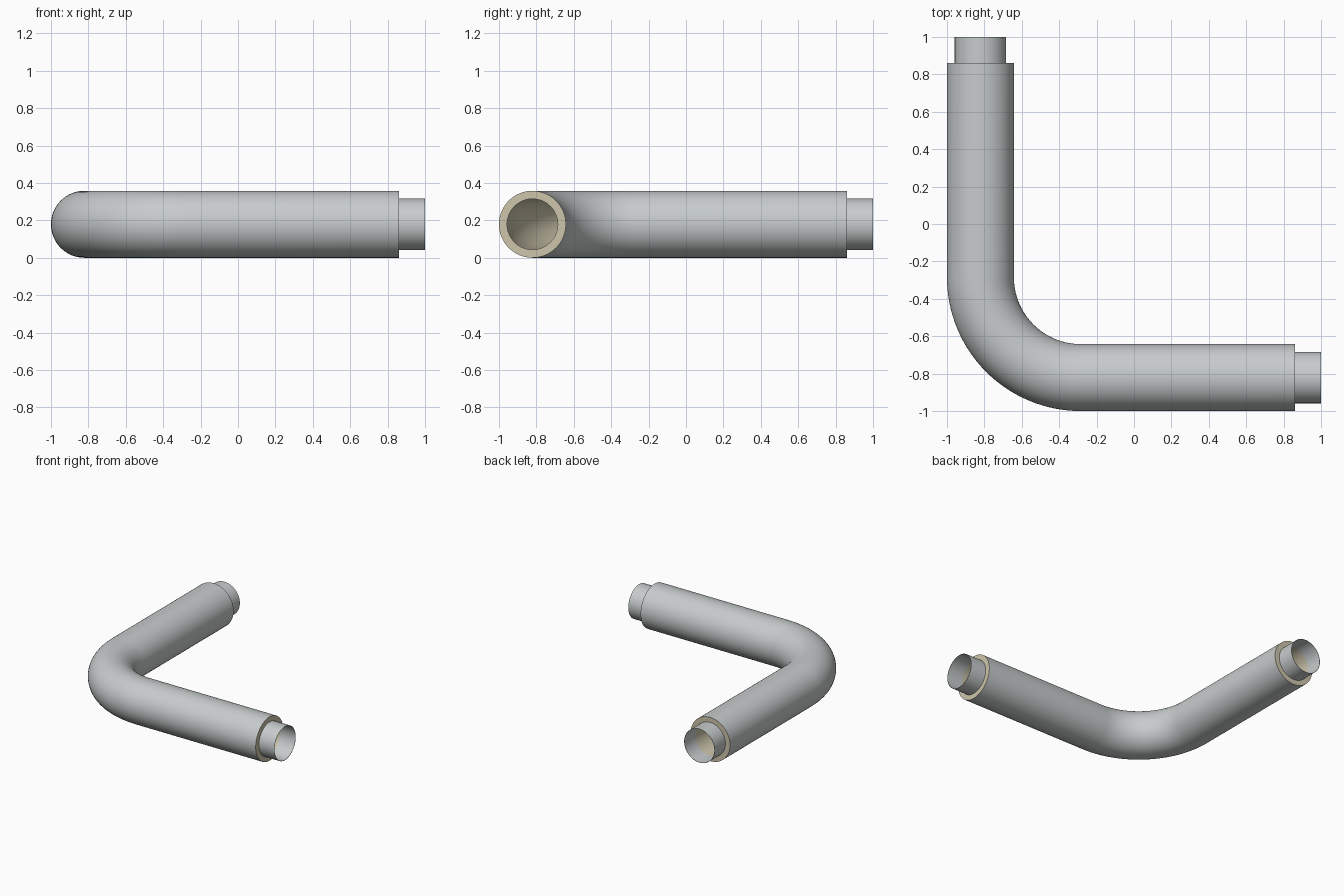
import bpy, bmesh
from math import sin, cos, pi, radians
from mathutils import Vector

if "Cube" in bpy.data.objects:
    bpy.data.objects.remove(bpy.data.objects["Cube"], do_unlink=True)

OUTER, BORE, WALL = 0.179, 0.1375, 0.002
AXIS = -1 + OUTER          # centreline offset of both legs
BEND = -0.285              # where the elbow meets the legs
SHELL_END, TIP = 0.86, 1.0
SIDES, BEND_STEPS = 64, 32


def material(name, color):
    m = bpy.data.materials.new(name)
    m.use_nodes = True
    m.diffuse_color = (*color, 1)
    bsdf = m.node_tree.nodes["Principled BSDF"]
    bsdf.inputs["Base Color"].default_value = (*color, 1)
    bsdf.inputs["Roughness"].default_value = 0.6
    return m


metal = material("grey_cladding", (0.57, 0.60, 0.60))
foam = material("beige_insulation", (0.61, 0.56, 0.41))


def tube(name, path, r_out, r_in, mats):
    """Hollow tube along (centre, side direction) stations; mats = outside, rest."""
    bm = bmesh.new()
    stations = [(p, n, r_out) for p, n in path] + [(p, n, r_in) for p, n in reversed(path)]
    up = Vector((0, 0, 1))
    rings = []
    for p, n, r in stations:
        angles = [2 * pi * i / SIDES for i in range(SIDES)]
        rings.append([bm.verts.new(p + r * (cos(a) * n + sin(a) * up)) for a in angles])
    for k, ring in enumerate(rings):
        nxt = rings[(k + 1) % len(rings)]
        for i in range(SIDES):
            j = (i + 1) % SIDES
            f = bm.faces.new((ring[i], ring[j], nxt[j], nxt[i]))
            f.material_index = 0 if k < len(path) - 1 else 1
    bmesh.ops.recalc_face_normals(bm, faces=bm.faces)
    mesh = bpy.data.meshes.new(name)
    bm.to_mesh(mesh)
    bm.free()
    for m in mats:
        mesh.materials.append(m)
    ob = bpy.data.objects.new(name, mesh)
    bpy.context.collection.objects.link(ob)
    bpy.ops.object.select_all(action="DESELECT")
    ob.select_set(True)
    bpy.context.view_layer.objects.active = ob
    bpy.ops.object.shade_smooth_by_angle(angle=radians(35))
    return ob


def front_leg(x):
    return Vector((x, AXIS, OUTER)), Vector((0, -1, 0))


def back_leg(y):
    return Vector((AXIS, y, OUTER)), Vector((-1, 0, 0))


# Insulated elbow: straight leg, quarter bend, straight leg
centre = Vector((BEND, BEND, OUTER))
path = [front_leg(SHELL_END)]
for s in range(BEND_STEPS + 1):
    a = 1.5 * pi - 0.5 * pi * s / BEND_STEPS
    n = Vector((cos(a), sin(a), 0))
    path.append((centre + n * (BEND - AXIS), n))
path.append(back_leg(SHELL_END))
tube("insulated_elbow", path, OUTER, BORE, (metal, foam))

# Thin connecting sleeves at both ends
for name, leg in (("front_sleeve", front_leg), ("back_sleeve", back_leg)):
    tube(name, [leg(SHELL_END), leg(TIP)], BORE, BORE - WALL, (metal, metal))
